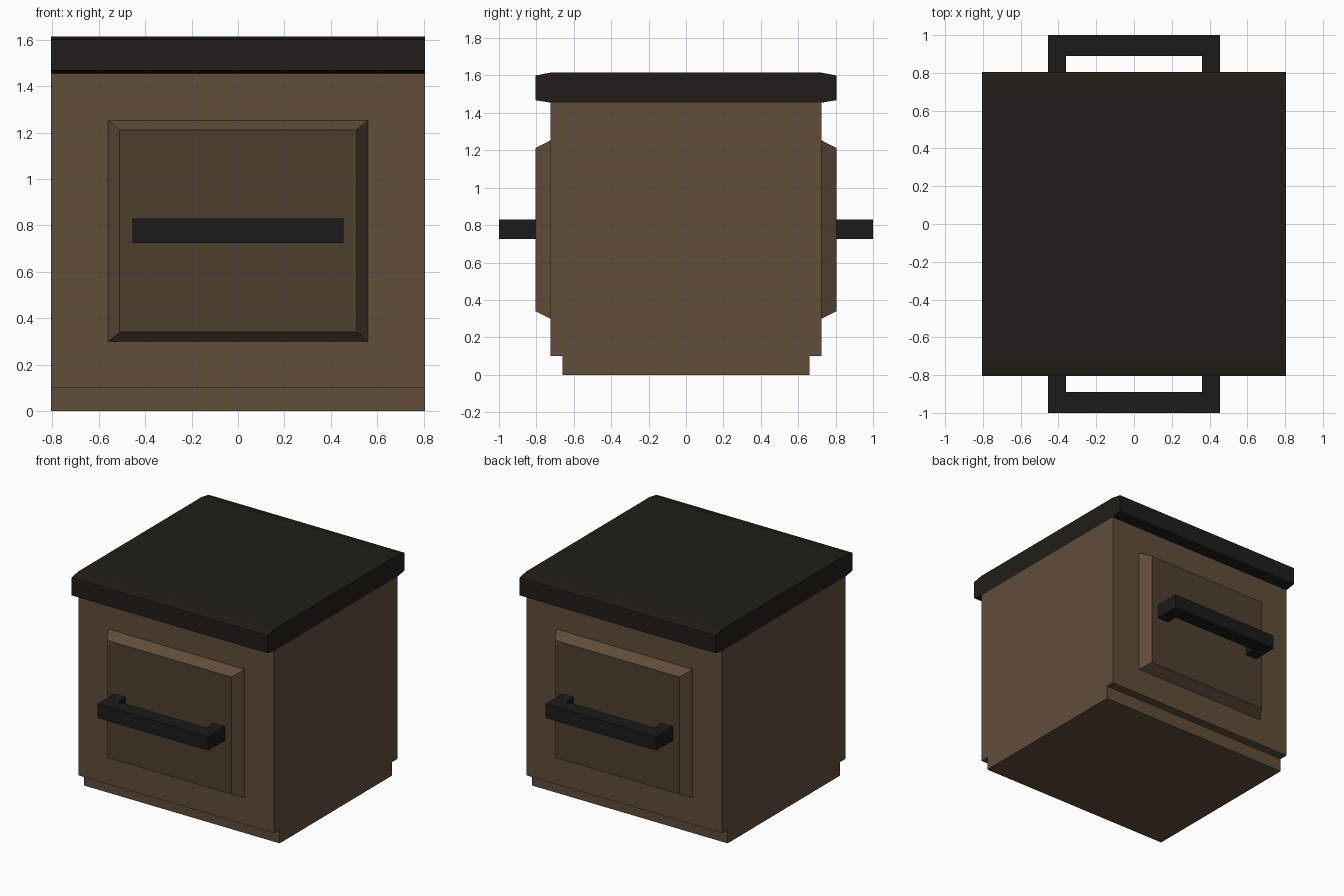
import bpy, bmesh
from mathutils import Vector

if "Cube" in bpy.data.objects:
    bpy.data.objects.remove(bpy.data.objects["Cube"])


def material(name, rgb):
    m = bpy.data.materials.new(name)
    m.diffuse_color = (*rgb, 1)
    m.use_nodes = True
    m.node_tree.nodes["Principled BSDF"].inputs["Base Color"].default_value = m.diffuse_color
    return m


WOOD = material("wood", (0.118, 0.075, 0.042))
PANEL = material("panel_wood", (0.075, 0.049, 0.028))
TOP = material("dark_top", (0.016, 0.012, 0.009))
METAL = material("black_metal", (0.0105, 0.0105, 0.0105))


def finish(name, bm, *mats):
    bmesh.ops.recalc_face_normals(bm, faces=bm.faces)
    me = bpy.data.meshes.new(name)
    bm.to_mesh(me)
    bm.free()
    for m in mats:
        me.materials.append(m)
    ob = bpy.data.objects.new(name, me)
    bpy.context.collection.objects.link(ob)
    return ob


def extrude(name, points, offset, mat):
    """Closed outline of 3D points pushed along offset into a solid."""
    bm = bmesh.new()
    face = bm.faces.new([bm.verts.new(p) for p in points])
    new = bmesh.ops.extrude_face_region(bm, geom=[face], use_keep_orig=True)["geom"]
    bmesh.ops.translate(bm, vec=Vector(offset),
                        verts=[v for v in new if isinstance(v, bmesh.types.BMVert)])
    return finish(name, bm, mat)


def mirrored(half, axis):
    """Complete a half outline by reflecting it across the given axis."""
    other = [tuple(-c if i == axis else c for i, c in enumerate(p)) for p in half]
    return half + other[::-1]


W = 0.805

# cabinet body with recessed plinth, front and back
body = [(-W, 0.66, 0), (-W, 0.66, 0.10), (-W, 0.725, 0.10), (-W, 0.725, 1.455)]
extrude("cabinet_body", mirrored(body, 1), (2 * W, 0, 0), WOOD)

# counter top with chamfered front and back edges
top = [(-W, 0.725, 1.455), (-W, W, 1.468), (-W, W, 1.60), (-W, 0.725, 1.615)]
extrude("counter_top", mirrored(top, 1), (2 * W, 0, 0), TOP)

for side, s in (("front", -1), ("back", 1)):
    # raised panel with sloped border
    bm = bmesh.new()
    rings = []
    for x, z0, z1, y in ((0.56, 0.30, 1.253, 0.725), (0.51, 0.34, 1.212, W)):
        rings.append([bm.verts.new((px, s * y, pz))
                      for px, pz in ((-x, z0), (x, z0), (x, z1), (-x, z1))])
    base, face = rings
    for i in range(4):
        j = (i + 1) % 4
        bm.faces.new((base[i], base[j], face[j], face[i]))
    bm.faces.new(base)
    bm.faces.new(face).material_index = 1
    finish(side + "_panel", bm, WOOD, PANEL)

    # U-shaped bar handle
    handle = [(0.36, s * 0.89, 0.725), (0.36, s * W, 0.725),
              (0.455, s * W, 0.725), (0.455, s * 1.0, 0.725)]
    extrude(side + "_handle", mirrored(handle, 0), (0, 0, 0.105), METAL)
